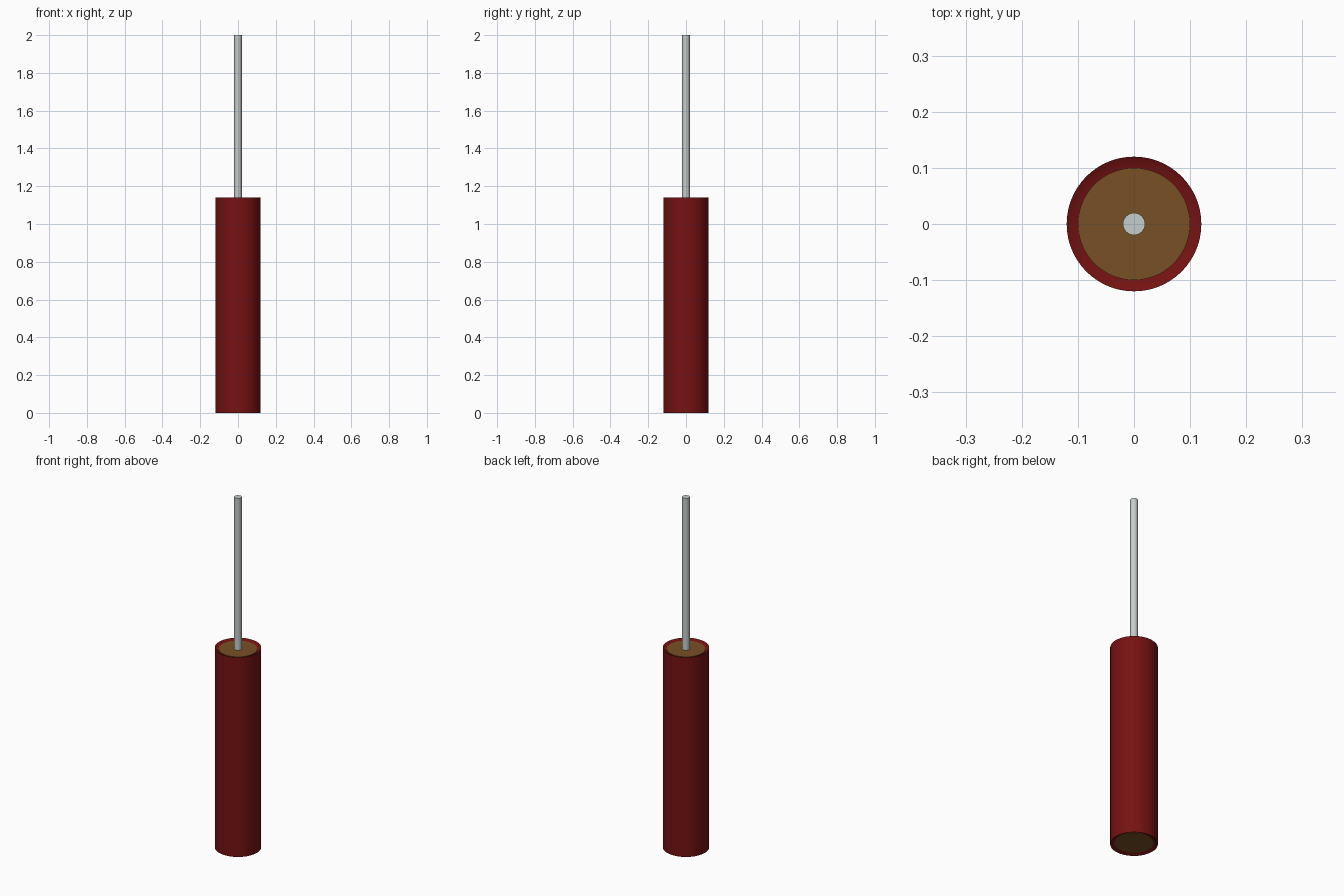
import bpy, math

if "Cube" in bpy.data.objects:
    bpy.data.objects.remove(bpy.data.objects["Cube"])


def material(name, rgb):
    m = bpy.data.materials.new(name)
    m.diffuse_color = (*rgb, 1)
    m.use_nodes = True
    m.node_tree.nodes["Principled BSDF"].inputs["Base Color"].default_value = m.diffuse_color
    return m


def lathe(name, profile, sides, mat):
    """Revolve a closed-end (radius, z) profile around the z axis."""
    verts = [(r * math.cos(2 * math.pi * i / sides), r * math.sin(2 * math.pi * i / sides), z)
             for r, z in profile for i in range(sides)]
    faces = [(k * sides + i, k * sides + (i + 1) % sides,
              (k + 1) * sides + (i + 1) % sides, (k + 1) * sides + i)
             for k in range(len(profile) - 1) for i in range(sides)]
    faces.append(tuple(reversed(range(sides))))
    faces.append(tuple(range((len(profile) - 1) * sides, len(profile) * sides)))
    mesh = bpy.data.meshes.new(name)
    mesh.from_pydata(verts, [], faces)
    mesh.materials.append(mat)
    obj = bpy.data.objects.new(name, mesh)
    bpy.context.collection.objects.link(obj)
    bpy.context.view_layer.objects.active = obj
    obj.select_set(True)
    bpy.ops.object.shade_smooth_by_angle(angle=math.radians(35))
    obj.select_set(False)
    return obj


red = material("dark red", (0.18, 0.006, 0.006))
brown = material("brown", (0.19, 0.08, 0.018))
grey = material("light grey", (0.56, 0.61, 0.6))

HEIGHT, RECESS = 1.14, 0.01

# Paper tube with rims that slope in towards the plugs
tube = lathe("tube", [(0.10, RECESS), (0.12, 0), (0.12, HEIGHT), (0.10, HEIGHT - RECESS)], 64, red)

# Thin end plugs set just inside the rims
for name, z in (("bottom_plug", RECESS - 0.003), ("top_plug", HEIGHT - RECESS - 0.003)):
    lathe(name, [(0.10, z), (0.10, z + 0.006)], 64, brown)

# Fuse rod rising from the top plug
lathe("fuse", [(0.02, HEIGHT - RECESS), (0.02, 2.0)], 16, grey)
